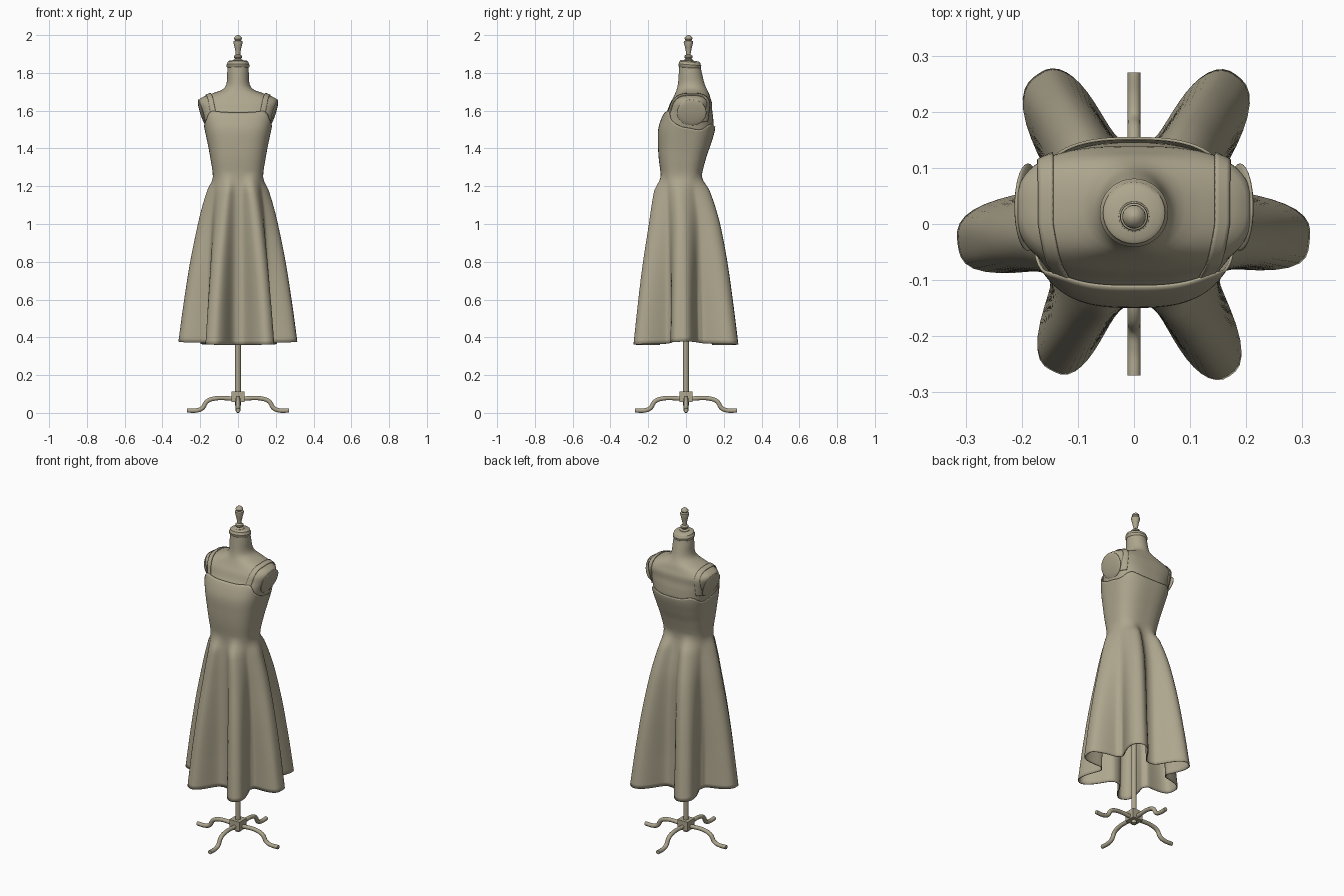
import bpy, bmesh, math
from mathutils import Vector
from mathutils.bvhtree import BVHTree

if "Cube" in bpy.data.objects:
    bpy.data.objects.remove(bpy.data.objects["Cube"], do_unlink=True)

COLOUR = (0.42, 0.38, 0.27, 1)
linen = bpy.data.materials.new("warm_linen")
linen.use_nodes = True
linen.diffuse_color = COLOUR
linen.node_tree.nodes["Principled BSDF"].inputs["Base Color"].default_value = COLOUR

# Body sections: height, centre y, half width, half depth, flare of the folds
BODY = [(.37, 0, .17, .133, 1), (.6, -.002, .167, .129, .9), (.8, -.004, .163, .128, .8),
        (1, -.008, .152, .124, .67), (1.1, -.015, .142, .116, .59),
        (1.18, -.022, .131, .106, .51), (1.25, -.025, .123, .099, .425),
        (1.35, -.019, .137, .116, .4), (1.42, -.009, .15, .13, .4),
        (1.5, .003, .167, .141, .4), (1.56, .012, .181, .132, .4),
        (1.6, .02, .196, .119, .4), (1.64, .027, .209, .111, .4),
        (1.665, .03, .2, .1, .4), (1.69, .032, .14, .09, .4),
        (1.71, .031, .085, .081, .4), (1.74, .028, .062, .071, .4),
        (1.8, .023, .057, .061, .4), (1.84, .02, .054, .055, .4)]
# Skirt folds: angle in degrees, reach at the hem
FOLDS = [(-6, .312), (57, .32), (121, .315), (187, .314), (242, .297), (301, .318), (354, .312)]
# Top edge of the dress, from front (-1) to back (1)
NECKLINE = [(-1, 1.59), (-.8, 1.595), (-.5, 1.55), (0, 1.51), (.4, 1.5), (.8, 1.53), (1, 1.515)]
WAIST = 1.27
SIDES = 168


def clamp(t):
    return max(0, min(1, t))


def spline(rows, t):
    """Smooth interpolation of table rows keyed on their first column."""
    t = max(rows[0][0], min(rows[-1][0], t))
    i = next(k for k in range(len(rows) - 1) if t <= rows[k + 1][0])
    a, b = rows[i], rows[i + 1]
    p, n = rows[max(i - 1, 0)], rows[min(i + 2, len(rows) - 1)]
    h = b[0] - a[0]
    u = (t - a[0]) / h
    out = []
    for k in range(1, len(a)):
        ma = (b[k] - p[k]) / (b[0] - p[0]) * h
        mb = (n[k] - a[k]) / (n[0] - a[0]) * h
        d = b[k] - a[k]
        out.append(a[k] + u * ma + u * u * (3 * d - 2 * ma - mb) + u ** 3 * (ma + mb - 2 * d))
    return out


def body_point(angle, z, grow=0):
    cy, rx, ry, _ = spline(BODY, z)
    power = 2 / (2.8 - .8 * clamp((z - 1.64) / .09))
    c, s = math.cos(angle), math.sin(angle)
    x = math.copysign(abs(c) ** power, c) * (rx + grow)
    y = math.copysign(abs(s) ** power, s) * (ry + grow)
    return Vector((x, cy + y, z))


def dress_point(angle, z):
    p = body_point(angle, z, .007)
    if z >= WAIST:
        return p
    deg = math.degrees(angle)
    if deg > 354:
        deg -= 360
    i = next(k for k in range(6) if deg <= FOLDS[k + 1][0])
    (a, ra), (b, rb) = FOLDS[i], FOLDS[i + 1]
    u = (deg - a) / (b - a)
    weight = (1 + math.cos(u * math.tau)) / 2
    # Gaps beside the side folds are steep, front and back ones open gently
    drop = clamp((1.15 - z) / .6)
    if i in (1, 4):
        weight **= .75 + .3 * drop
    else:
        steep = (weight * weight * (3 - 2 * weight)) ** 1.25
        weight += (steep - weight) * drop
    weight *= clamp((WAIST - z) / .08)
    cy, _, _, flare = spline(BODY, z)
    reach = flare * (ra + (rb - ra) * u)
    fold = Vector((reach * math.cos(angle), cy + reach * math.sin(angle), z))
    p = p.lerp(fold, weight)
    p.z += (.01 - .022 * abs(math.sin(angle))) * (WAIST - z)
    return p


def finish(obj, thickness=0, angle=40):
    obj.data.materials.clear()
    obj.data.materials.append(linen)
    if thickness:
        mod = obj.modifiers.new("thickness", "SOLIDIFY")
        mod.thickness = thickness
        mod.offset = 0
    bpy.ops.object.select_all(action='DESELECT')
    obj.select_set(True)
    bpy.context.view_layer.objects.active = obj
    bpy.ops.object.shade_smooth_by_angle(angle=math.radians(angle))
    return obj


def grid(name, rows, closed=True, caps=False, thickness=0):
    """Skin rows of points into a surface."""
    bm = bmesh.new()
    rings = [[bm.verts.new(p) for p in row] for row in rows]
    n = len(rings[0])
    for lo, hi in zip(rings, rings[1:]):
        for j in range(n if closed else n - 1):
            k = (j + 1) % n
            bm.faces.new((lo[j], lo[k], hi[k], hi[j]))
    if caps:
        bm.faces.new(rings[0][::-1])
        bm.faces.new(rings[-1])
    bmesh.ops.recalc_face_normals(bm, faces=bm.faces)
    mesh = bpy.data.meshes.new(name)
    bm.to_mesh(mesh)
    bm.free()
    obj = bpy.data.objects.new(name, mesh)
    bpy.context.collection.objects.link(obj)
    return finish(obj, thickness)


def lathe(name, profile, y=0, tilt=0, sides=32):
    rows = [[(r * math.cos(math.tau * j / sides), y + r * math.sin(math.tau * j / sides),
              z + tilt * r * math.sin(math.tau * j / sides)) for j in range(sides)]
            for r, z in profile]
    return grid(name, rows, caps=True)


def tube(name, points, radius):
    curve = bpy.data.curves.new(name, 'CURVE')
    curve.dimensions = '3D'
    curve.bevel_depth = radius
    curve.bevel_resolution = 3
    curve.use_fill_caps = True
    s = curve.splines.new('BEZIER')
    s.bezier_points.add(len(points) - 1)
    for bp, p in zip(s.bezier_points, points):
        bp.co = p
        bp.handle_left_type = bp.handle_right_type = 'AUTO'
    obj = bpy.data.objects.new(name, curve)
    bpy.context.collection.objects.link(obj)
    curve.materials.append(linen)


ANGLES = [math.tau * j / SIDES for j in range(SIDES)]

# Padded torso and neck
levels = [1.12 + .72 * i / 70 for i in range(71)]
torso = grid("torso", [[body_point(a, z) for a in ANGLES] for z in levels], caps=True)

# Dress: flared skirt running up into the fitted bodice
rows = [[dress_point(a, .37 + (WAIST - .37) * i / 40) for a in ANGLES] for i in range(40)]
for i in range(25):
    rows.append([dress_point(a, WAIST + (spline(NECKLINE, math.sin(a))[0] - WAIST) * i / 24)
                 for a in ANGLES])
grid("dress", rows, thickness=.005)

# Shoulder straps laid over the torso, and flat arm caps
bm = bmesh.new()
bm.from_mesh(torso.data)
tree = BVHTree.FromBMesh(bm)
bm.free()
for side, label in ((1, "left"), (-1, "right")):
    rows = []
    for i in range(33):
        t = i / 32
        sweep = math.radians(18 + 160 * t)
        heading = Vector((0, -math.cos(sweep), math.sin(sweep)))
        row = []
        for j in range(5):
            x = side * (.113 + .03 * min(1, 2.5 * t) + .026 * j / 4)
            hit, normal, _, _ = tree.ray_cast(Vector((x, .02, 1.54)), heading)
            if normal.dot(heading) < 0:
                normal = -normal
            row.append(hit + normal * .004)
        rows.append(row)
    grid(label + "_strap", rows, closed=False, thickness=.005)

    bpy.ops.mesh.primitive_uv_sphere_add(segments=32, ring_count=16, radius=1,
                                         location=(side * .189, .03, 1.59))
    cap = bpy.context.object
    cap.name = label + "_arm_cap"
    cap.scale = (.012, .078, .072)
    cap.rotation_euler.y = side * .3
    finish(cap)

# Neck cap and turned finial
lathe("neck_cap", [(.054, 1.825), (.06, 1.832), (.061, 1.843), (.057, 1.848),
                   (.055, 1.858), (.047, 1.864), (.02, 1.866)], y=.02, tilt=-.08)
lathe("finial", [(.028, 1.86), (.027, 1.868), (.015, 1.874), (.022, 1.882), (.022, 1.89),
                 (.012, 1.897), (.012, 1.905), (.018, 1.935), (.025, 1.962), (.024, 1.968),
                 (.015, 1.972), (.021, 1.98), (.02, 1.987), (.011, 1.996), (.003, 2)], y=.013)

# Stand: pole, hub and four bent legs
lathe("pole", [(.015, .04), (.015, 1.15)], sides=24)
bpy.ops.mesh.primitive_cube_add(size=1, location=(0, 0, .085))
hub = bpy.context.object
hub.name = "hub"
hub.scale = (.068, .068, .056)
finish(hub)
LEG = [(.02, .076), (.13, .075), (.165, .06), (.19, .024), (.22, .013), (.27, .013)]
for i in range(4):
    c, s = round(math.cos(i * math.pi / 2)), round(math.sin(i * math.pi / 2))
    tube("leg_%d" % (i + 1), [(r * c, r * s, z) for r, z in LEG], .012)
